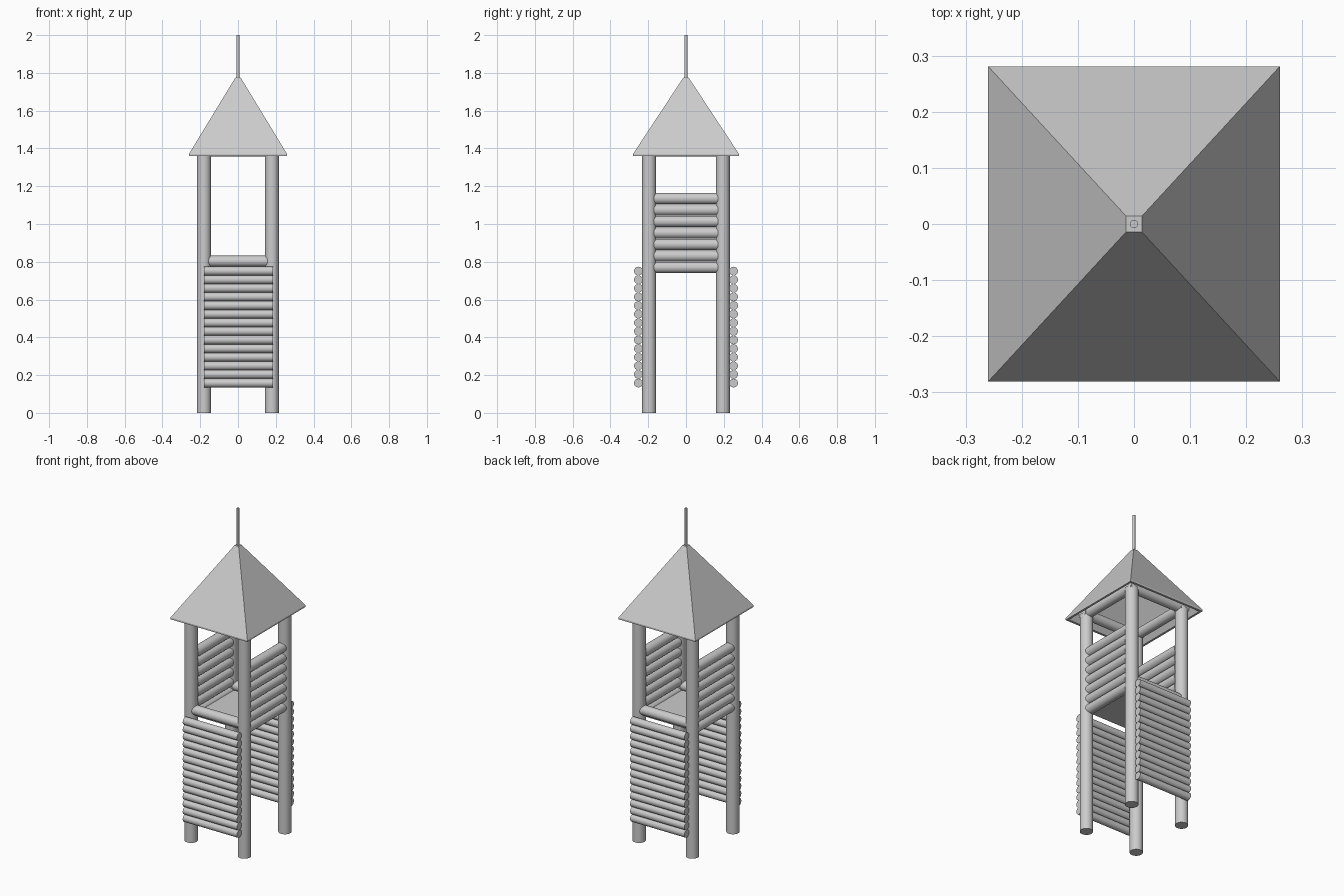
import bpy, bmesh, math

if "Cube" in bpy.data.objects:
    bpy.data.objects.remove(bpy.data.objects["Cube"])

PX, PY = 0.18, 0.195          # post centres


def log(name, centre, radius, length, axis='Z', sides=24):
    rot = {'X': (0, math.pi / 2, 0), 'Y': (math.pi / 2, 0, 0), 'Z': (0, 0, 0)}[axis]
    bpy.ops.mesh.primitive_cylinder_add(vertices=sides, radius=radius, depth=length,
                                        location=centre, rotation=rot)
    ob = bpy.context.object
    ob.name = name
    bpy.ops.object.shade_smooth_by_angle(angle=math.radians(40))
    return ob


# Four corner posts
for sx in (-1, 1):
    for sy in (-1, 1):
        log("corner_post", (sx * PX, sy * PY, 0.69), 0.037, 1.38)

for s in (-1, 1):
    # Lower log panels, front and back
    for i in range(14):
        log("panel_log", (0.002, s * 0.252, 0.158 + i * 0.0456), 0.023, 0.366, 'X')
    # Side railings
    for i in range(7):
        log("railing_log", (s * 0.178, 0, 0.77 + i * 0.0608), 0.03, 0.34, 'Y')
    # Threshold logs at the platform edge
    log("threshold_log", (0, s * PY, 0.803), 0.029, 0.32, 'X')
    # Roof beams
    log("roof_beam_long", (s * PX, 0, 1.387), 0.029, 0.45, 'Y')
    log("roof_beam_short", (0, s * PY, 1.387), 0.029, 0.42, 'X')

# Platform floor
bpy.ops.mesh.primitive_cube_add(size=1, location=(0, 0, 0.772))
floor = bpy.context.object
floor.name = "platform_floor"
floor.scale = (0.35, 0.38, 0.02)

# Hollow pyramid roof: rings run from the inner peak, down and around to the outer peak
bm = bmesh.new()
profile = [(0.004, 0.004, 1.752), (0.247, 0.267, 1.36), (0.26, 0.281, 1.36),
           (0.26, 0.281, 1.37), (0.014, 0.014, 1.775)]
rings = [[bm.verts.new((sx * x, sy * y, z)) for sx, sy in ((-1, -1), (1, -1), (1, 1), (-1, 1))]
         for x, y, z in profile]
for a, b in zip(rings, rings[1:]):
    for i in range(4):
        j = (i + 1) % 4
        bm.faces.new((a[i], a[j], b[j], b[i]))
bm.faces.new(rings[0])
bm.faces.new(rings[-1])
bmesh.ops.recalc_face_normals(bm, faces=bm.faces)
mesh = bpy.data.meshes.new("roof")
bm.to_mesh(mesh)
bm.free()
bpy.context.collection.objects.link(bpy.data.objects.new("roof", mesh))

# Flagpole on the peak
log("flagpole", (0, 0, 1.88), 0.0075, 0.24, sides=16)
